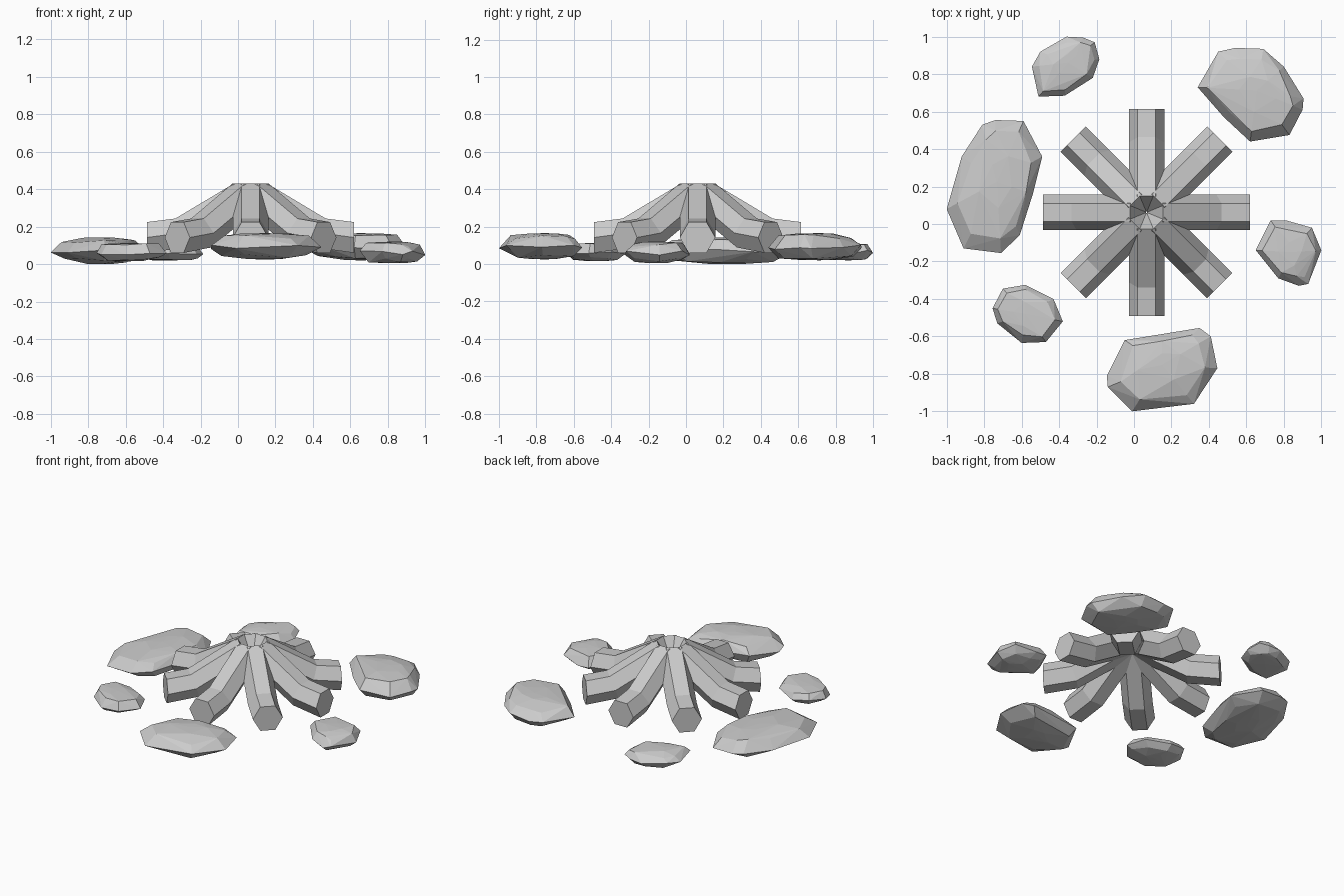
import bpy, bmesh, math, random
from mathutils import Vector, Matrix

if "Cube" in bpy.data.objects:
    bpy.data.objects.remove(bpy.data.objects["Cube"])

random.seed(4)
CENTRE = Vector((0.067, 0.062, 0))


def finish(name, bm):
    bmesh.ops.recalc_face_normals(bm, faces=bm.faces)
    me = bpy.data.meshes.new(name)
    bm.to_mesh(me)
    bm.free()
    ob = bpy.data.objects.new(name, me)
    bpy.context.collection.objects.link(ob)
    return ob


# Bent hexagonal log: rings given as (radius, height, lean in degrees)
def log(name, angle):
    bm = bmesh.new()
    rot = Matrix.Rotation(angle, 3, 'Z')
    rings = []
    for r, z, lean in [(0.046, 0.36, 31), (0.373, 0.166, 20), (0.553, 0.142, 0)]:
        t = math.radians(lean)
        ring = []
        for i in range(6):
            a = i * math.pi / 3
            side, up = 0.095 * math.cos(a), 0.095 * math.sin(a)
            p = Vector((r + up * math.sin(t), side, z + up * math.cos(t)))
            ring.append(bm.verts.new(CENTRE + rot @ p))
        rings.append(ring)
    for a, b in zip(rings, rings[1:]):
        for i in range(6):
            j = (i + 1) % 6
            bm.faces.new((a[i], a[j], b[j], b[i]))
    bm.faces.new(rings[0])
    bm.faces.new(rings[-1])
    finish(name, bm)


# Flat faceted stone: plan outline, rounded in above and below
def stone(name, outline, z0, z1):
    bm = bmesh.new()
    pts = [Vector(p) for p in outline]
    mid = sum(pts, Vector((0, 0))) / len(pts)
    zm = z0 + (z1 - z0) * 0.48
    for scale, level, step in [(1, 0, 1), (0.78, 0.74, 1), (0.36, 0.98, 2),
                               (0.75, -0.72, 1), (0.32, -0.98, 2)]:
        half = (z1 - zm) if level > 0 else (zm - z0)
        for p in pts[::step]:
            s = scale if scale == 1 else scale + random.uniform(-0.07, 0.07)
            q = mid + (p - mid) * s
            lift = random.uniform(-0.012, 0.012) if abs(level) < 0.9 else 0
            bm.verts.new((q.x, q.y, zm + half * level + lift))
    # exact lowest and highest points
    bm.verts.new((mid.x, mid.y, z0))
    bm.verts.new((mid.x, mid.y, z1))
    res = bmesh.ops.convex_hull(bm, input=bm.verts[:])
    loose = {g for g in res["geom_interior"] + res["geom_unused"]
             if isinstance(g, bmesh.types.BMVert)}
    bmesh.ops.delete(bm, geom=list(loose), context='VERTS')
    finish(name, bm)


# Ring of eight logs leaning together
for k in range(8):
    log(f"log_{k + 1}", k * math.pi / 4)

# Surrounding stones
stone("stone_left", [(-1, .08), (-.92, .36), (-.81, .53), (-.74, .555), (-.59, .55),
                     (-.49, .36), (-.54, .16), (-.61, -.06), (-.71, -.155), (-.91, -.13)], 0.0, 0.142)
stone("stone_back_left", [(-.545, .84), (-.5, .92), (-.36, 1), (-.27, .995), (-.21, .97),
                          (-.185, .88), (-.22, .78), (-.37, .685), (-.51, .68)], 0.02, 0.11)
stone("stone_back_right", [(.34, .73), (.45, .92), (.54, .94), (.69, .935), (.8, .84),
                           (.905, .67), (.9, .61), (.83, .475), (.62, .44), (.48, .57)], 0.02, 0.165)
stone("stone_right", [(.65, -.14), (.73, .02), (.81, .02), (.95, -.02), (1, -.14),
                      (.93, -.32), (.88, -.33), (.77, -.29)], 0.005, 0.12)
stone("stone_front", [(-.145, -.81), (-.05, -.62), (.15, -.59), (.35, -.555), (.41, -.6),
                      (.445, -.77), (.32, -.96), (-.01, -1), (-.14, -.87)], 0.025, 0.165)
stone("stone_front_left", [(-.755, -.45), (-.7, -.345), (-.58, -.325), (-.43, -.4),
                           (-.38, -.52), (-.47, -.63), (-.6, -.635), (-.73, -.53)], 0.015, 0.112)
